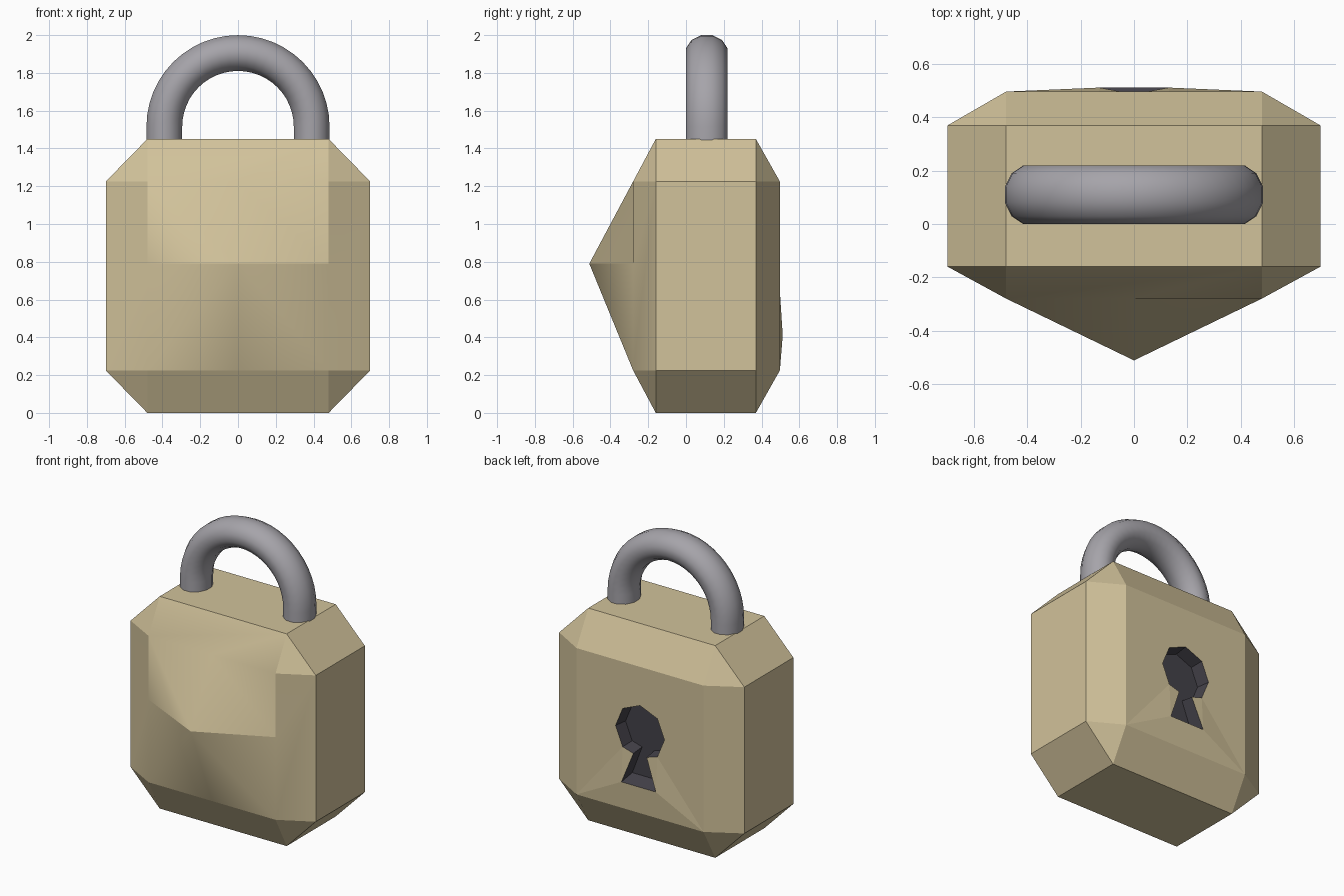
import bpy, bmesh, math
from mathutils import Vector

cube = bpy.data.objects.get("Cube")
if cube:
    bpy.data.objects.remove(cube, do_unlink=True)


def material(name, rgb):
    mat = bpy.data.materials.new(name)
    mat.use_nodes = True
    mat.diffuse_color = (*rgb, 1)
    mat.node_tree.nodes["Principled BSDF"].inputs["Base Color"].default_value = (*rgb, 1)
    return mat


def make_object(name, bm, *mats):
    mesh = bpy.data.meshes.new(name)
    bm.to_mesh(mesh)
    bm.free()
    for mat in mats:
        mesh.materials.append(mat)
    obj = bpy.data.objects.new(name, mesh)
    bpy.context.collection.objects.link(obj)
    return obj


brass = material("pale brass", (0.64, 0.54, 0.325))
steel = material("grey steel", (0.38, 0.37, 0.40))
dark = material("dark keyhole", (0.058, 0.054, 0.068))

# Body: chamfered block, inner and outer limits on each axis
XI, XO = 0.48, 0.70
FRONT_O, FRONT_I, BACK_I, BACK_O = -0.28, -0.16, 0.37, 0.497
Z0, Z1, Z2, Z3 = 0.0, 0.225, 1.225, 1.45
PEAK = Vector((0, -0.512, 0.79))

bm = bmesh.new()
for sx in (-1, 1):
    for yi, yo in ((FRONT_I, FRONT_O), (BACK_I, BACK_O)):
        for zi, zo in ((Z1, Z0), (Z2, Z3)):
            bm.verts.new((sx * XO, yi, zi))
            bm.verts.new((sx * XI, yo, zi))
            bm.verts.new((sx * XI, yi, zo))
bmesh.ops.convex_hull(bm, input=bm.verts[:])
bmesh.ops.dissolve_limit(bm, angle_limit=0.02, verts=bm.verts[:], edges=bm.edges[:])


def face_towards(sign):
    return max(bm.faces, key=lambda f: sign * f.calc_center_median().y)


# Front: split the rim, then raise a peak in the middle
front = face_towards(-1)
rim = front.edges[:]
bmesh.ops.delete(bm, geom=[front], context='FACES_ONLY')
for e in rim:
    a, b = e.verts
    if abs(a.co.z - b.co.z) > 0.1:
        factor = (PEAK.z - a.co.z) / (b.co.z - a.co.z)
    else:
        factor = 0.5
    bmesh.utils.edge_split(e, a, factor)


def at(x, z):
    target = Vector((x, FRONT_O, z))
    return min(bm.verts, key=lambda v: (v.co - target).length)


peak = bm.verts.new(PEAK)
for sx in (-1, 1):
    x = sx * XI
    top, corner, side = at(0, Z2), at(x, Z2), at(x, PEAK.z)
    low, bottom = at(x, Z1), at(0, Z1)
    if sx < 0:
        tris = [(top, corner, peak), (corner, side, peak)]
    else:
        tris = [(top, corner, side), (top, side, peak)]
    tris += [(side, low, peak), (low, bottom, peak)]
    for tri in tris:
        bm.faces.new(tri)

# Back: cut the keyhole outline and sink a dark pocket
back = face_towards(1)
outer = back.edges[:]
bmesh.ops.delete(bm, geom=[back], context='FACES_ONLY')
R, CZ = 0.185, 0.775
outline = [(R * math.sin(math.radians(a)), CZ + R * math.cos(math.radians(a)), BACK_O)
           for a in range(-135, 136, 45)]
outline += [(0.05, 0.62, BACK_O), (0.13, 0.41, 0.512),
            (-0.13, 0.41, 0.512), (-0.05, 0.62, BACK_O)]
lip = [bm.verts.new((x, y, z)) for x, z, y in outline]
floor = [bm.verts.new((x * 0.93, BACK_O - 0.09, CZ + (z - CZ) * 0.93)) for x, z, y in outline]
n = len(lip)
hole = [bm.edges.new((lip[i], lip[(i + 1) % n])) for i in range(n)]
bmesh.ops.triangle_fill(bm, use_beauty=True, edges=outer + hole, normal=(0, 1, 0))
pocket = [bm.faces.new(floor)]
for i in range(n):
    j = (i + 1) % n
    pocket.append(bm.faces.new((lip[i], lip[j], floor[j], floor[i])))
for f in pocket:
    f.material_index = 1
bmesh.ops.recalc_face_normals(bm, faces=bm.faces[:])

# Crisp edges everywhere except where the front blends into its chamfers
for f in bm.faces:
    f.smooth = f.calc_center_median().y < FRONT_I - 0.01
for e in bm.edges:
    lo, hi = sorted(v.co.z for v in e.verts)
    on_front = all(v.co.y < FRONT_O + 0.01 for v in e.verts)
    ridge = abs(hi - lo) < 0.01 and abs(hi - PEAK.z) < 0.01
    bottom_rim = hi < Z1 + 0.01
    step = lo > PEAK.z - 0.01 and all(abs(v.co.x) > XI - 0.01 for v in e.verts)
    e.smooth = on_front and not (ridge or bottom_rim or step)
make_object("lock_body", bm, brass, dark)

# Shackle: an oval section swept along two short legs and a half circle
ARC_R, ARC_Z, ARC_Y = 0.39, 1.515, 0.11
SIDES, STEPS = 12, 24
path = [(ARC_R, 1.38, 0.0)]
for i in range(STEPS + 1):
    a = math.pi * i / STEPS
    path.append((ARC_R * math.cos(a), ARC_Z + ARC_R * math.sin(a), a))
path.append((-ARC_R, 1.38, math.pi))

bm = bmesh.new()
rings = []
for px, pz, a in path:
    ring = []
    for k in range(SIDES):
        t = 2 * math.pi * (k + 0.5) / SIDES
        r, w = 0.098 * math.cos(t), 0.114 * math.sin(t)
        ring.append(bm.verts.new((px + r * math.cos(a), ARC_Y + w, pz + r * math.sin(a))))
    rings.append(ring)
for r0, r1 in zip(rings, rings[1:]):
    for k in range(SIDES):
        m = (k + 1) % SIDES
        bm.faces.new((r0[k], r0[m], r1[m], r1[k])).smooth = True
for ring in (rings[0], rings[-1]):
    bm.faces.new(ring)
    for k in range(SIDES):
        bm.edges.get((ring[k], ring[(k + 1) % SIDES])).smooth = False
bmesh.ops.recalc_face_normals(bm, faces=bm.faces[:])
make_object("shackle", bm, steel)
